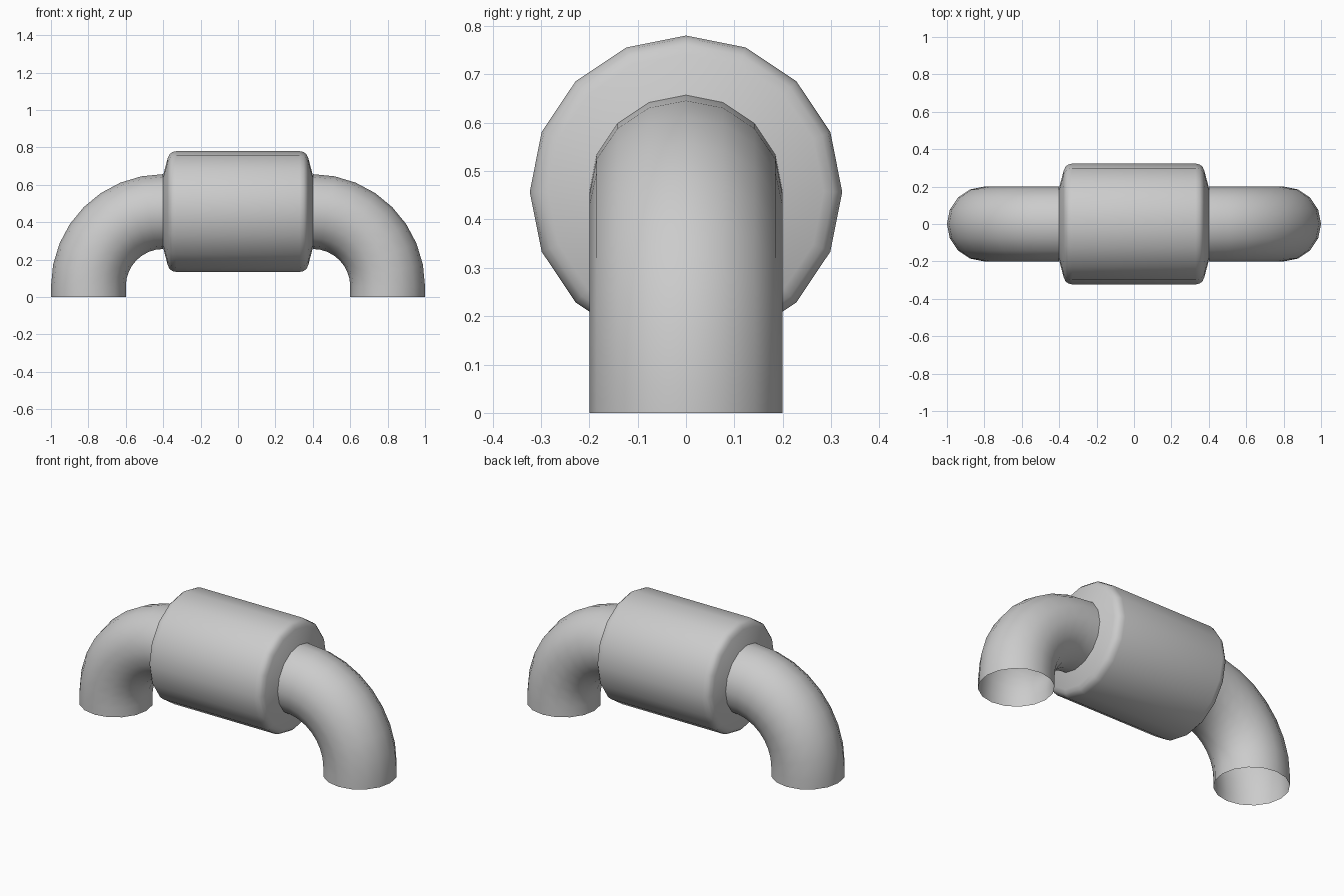
import bpy, bmesh
from math import sin, cos, pi
from mathutils import Vector

if "Cube" in bpy.data.objects:
    bpy.data.objects.remove(bpy.data.objects["Cube"])

SIDES = 16
AXIS_Z = 0.457     # height of the barrel axis
BEND = 0.4         # bend radius of the elbows


def sweep(name, stations):
    """Open tube in the XZ plane; each station is (x, z, tangent angle, radius)."""
    bm = bmesh.new()
    rings = []
    for x, z, ang, r in stations:
        normal = Vector((-sin(ang), 0, cos(ang)))
        side = Vector((0, 1, 0))
        rings.append([bm.verts.new(Vector((x, 0, z))
                      + normal * r * cos(2 * pi * i / SIDES)
                      + side * r * sin(2 * pi * i / SIDES)) for i in range(SIDES)])
    for a, b in zip(rings, rings[1:]):
        for i in range(SIDES):
            j = (i + 1) % SIDES
            bm.faces.new((a[i], a[j], b[j], b[i]))
    # make sure the walls face outward
    f = bm.faces[:][0]
    f.normal_update()
    x, z = stations[0][:2]
    if f.normal.dot(f.calc_center_median() - Vector((x, 0, z))) < 0:
        bmesh.ops.reverse_faces(bm, faces=bm.faces[:])
    mesh = bpy.data.meshes.new(name)
    bm.to_mesh(mesh)
    bm.free()
    obj = bpy.data.objects.new(name, mesh)
    bpy.context.collection.objects.link(obj)
    bpy.ops.object.select_all(action='DESELECT')
    bpy.context.view_layer.objects.active = obj
    obj.select_set(True)
    bpy.ops.object.shade_smooth_by_angle(angle=pi / 4)
    return obj


# Elbow pipes: short straight foot, then a quarter bend into the barrel
elbow = [(0.8, 0, pi / 2, 0.2)]
for k in range(9):
    a = k * pi / 16
    elbow.append((0.4 + BEND * cos(a), AXIS_Z - BEND + BEND * sin(a), a + pi / 2, 0.2))
right = sweep("elbow_pipes", elbow)
mirror = right.modifiers.new("Mirror", 'MIRROR')
mirror.use_axis = (True, False, False)
mirror.use_mirror_merge = False

# Barrel: tapered end faces with rounded shoulders
half = [(0.4, 0.195), (0.376, 0.285), (0.367, 0.305), (0.352, 0.318), (0.33, 0.323)]
profile = half + [(-x, r) for x, r in reversed(half)]
sweep("barrel", [(x, AXIS_Z, 0, r) for x, r in profile])
